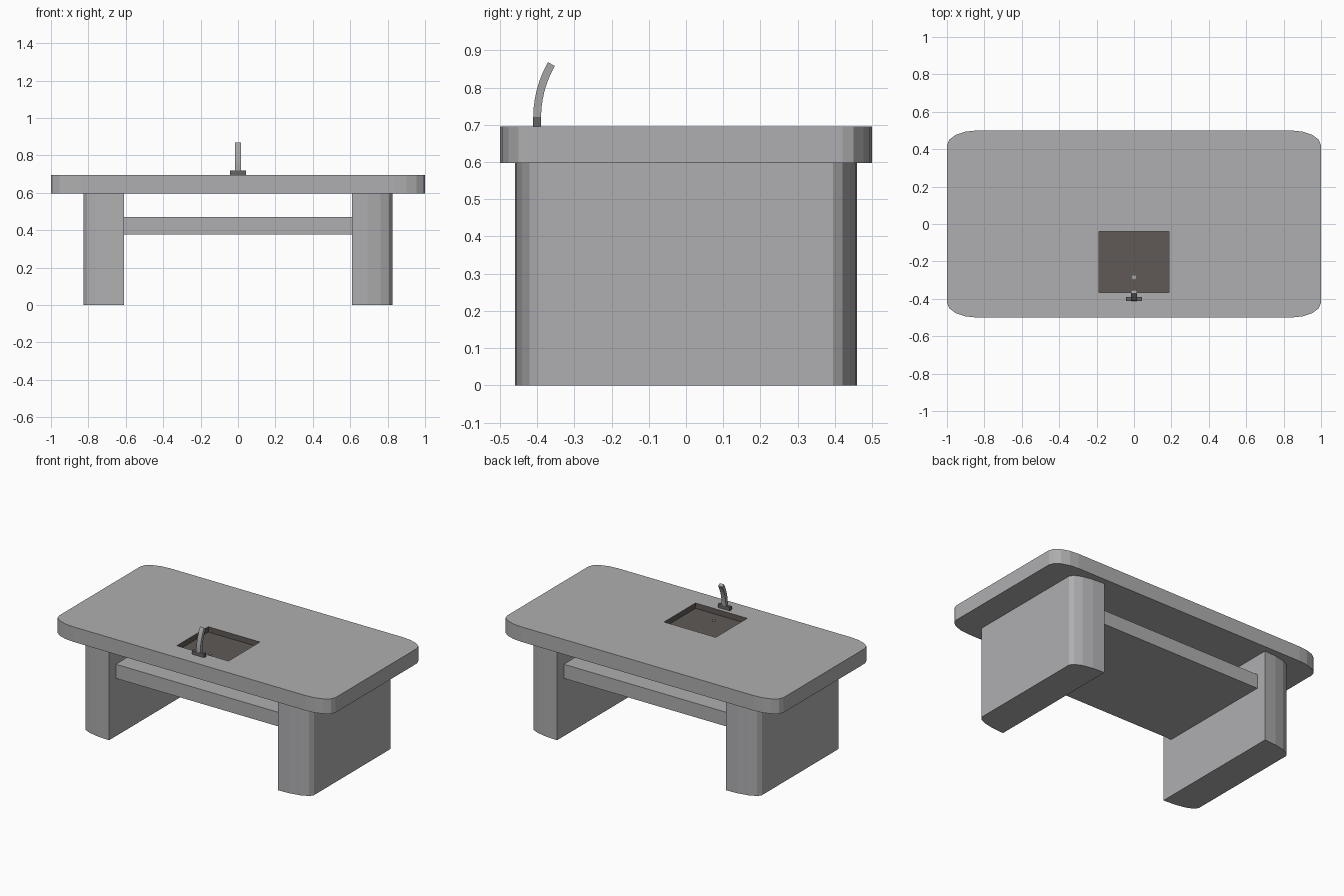
import bpy, bmesh
from math import sin, cos, pi
from mathutils import Vector

cube = bpy.data.objects.get("Cube")
if cube:
    bpy.data.objects.remove(cube, do_unlink=True)


def material(name, r, g, b):
    m = bpy.data.materials.new(name)
    m.use_nodes = True
    m.diffuse_color = (r, g, b, 1)
    m.node_tree.nodes["Principled BSDF"].inputs["Base Color"].default_value = (r, g, b, 1)
    return m


stone = material("grey stone", .43, .43, .44)
basin = material("dark brown basin", .115, .102, .092)
steel = material("grey steel", .38, .38, .38)
dark_steel = material("dark steel", .13, .13, .13)


def finish(name, bm, *mats):
    bmesh.ops.recalc_face_normals(bm, faces=bm.faces)
    mesh = bpy.data.meshes.new(name)
    bm.to_mesh(mesh)
    bm.free()
    obj = bpy.data.objects.new(name, mesh)
    for m in mats:
        mesh.materials.append(m)
    bpy.context.collection.objects.link(obj)
    return obj


def prism(name, outline, z0, z1, *mats):
    """Extrude a flat outline from z0 up to z1."""
    bm = bmesh.new()
    face = bm.faces.new([bm.verts.new((x, y, z0)) for x, y in outline])
    grown = bmesh.ops.extrude_face_region(bm, geom=[face])["geom"]
    verts = [g for g in grown if isinstance(g, bmesh.types.BMVert)]
    bmesh.ops.translate(bm, verts=verts, vec=(0, 0, z1 - z0))
    return finish(name, bm, *mats)


def box(name, x0, x1, y0, y1, z0, z1, *mats):
    return prism(name, [(x0, y0), (x1, y0), (x1, y1), (x0, y1)], z0, z1, *mats)


def quarter(cx, cy, rx, ry, steps=4):
    """Quarter ellipse from the +x side round to the +y side."""
    angles = [i * pi / 2 / steps for i in range(steps + 1)]
    return [(cx + rx * cos(a), cy + ry * sin(a)) for a in angles]


# Tabletop with rounded corners
half = quarter(.84, .42, .16, .08)
half += [(-x, y) for x, y in reversed(half)]
top = prism("tabletop", half + [(-x, -y) for x, y in half], .597, .695, stone, basin)

# Sink recess cut into the tabletop, lined in the basin colour
cutter = box("sink_cutter", -.187, .187, -.365, -.04, .66, .8, stone, basin)
cutter.hide_render = True
for p in cutter.data.polygons:
    p.material_index = 1
cut = top.modifiers.new("sink", "BOOLEAN")
cut.operation = "DIFFERENCE"
cut.solver = "EXACT"
cut.object = cutter
bpy.context.view_layer.objects.active = top
bpy.ops.object.modifier_apply(modifier=cut.name)
bpy.data.objects.remove(cutter, do_unlink=True)

# Slab legs, with ends that curve in towards the outer face
end = quarter(.61, .395, .215, .065)
leg = end + [(x, -y) for x, y in reversed(end)]
for side, name in ((1, "left_leg"), (-1, "right_leg")):
    prism(name, [(side * x, y) for x, y in leg], 0, .597, stone)

# Shelf between the legs
box("shelf", -.61, .61, -.39, .39, .378, .47, stone)

# Drain
bm = bmesh.new()
bmesh.ops.create_cone(bm, cap_ends=True, segments=12, radius1=.011, radius2=.011, depth=.004)
bmesh.ops.translate(bm, verts=bm.verts, vec=(0, -.285, .662))
finish("drain", bm, steel)

# Tap base and curved spout
box("tap_base", -.043, .043, -.411, -.39, .695, .719, dark_steel)
bm = bmesh.new()
rings = []
for i in range(7):
    a = .52 * i / 6
    centre = Vector((0, -.4 + .29 * (1 - cos(a)), .719 + .29 * sin(a)))
    out = Vector((0, cos(a), -sin(a))) * .0105
    wide = Vector((.015, 0, 0))
    rings.append([bm.verts.new(centre + s * wide + t * out)
                  for s, t in ((-1, -1), (1, -1), (1, 1), (-1, 1))])
for lower, upper in zip(rings, rings[1:]):
    for k in range(4):
        n = (k + 1) % 4
        bm.faces.new((lower[k], lower[n], upper[n], upper[k]))
bm.faces.new(rings[0])
bm.faces.new(rings[-1])
finish("tap_spout", bm, steel)
